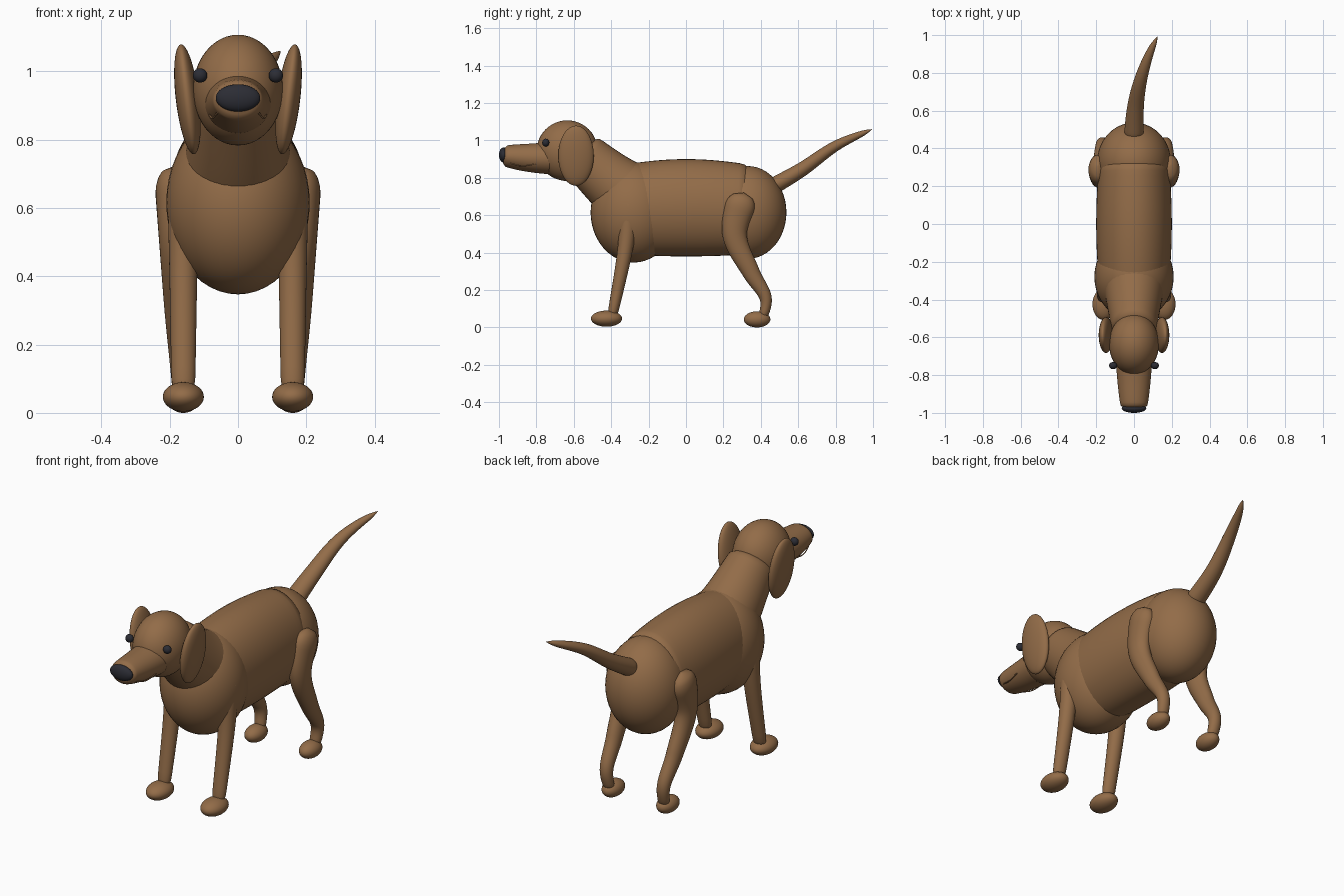
import bpy, bmesh
from math import cos, sin, pi, sqrt
from mathutils import Vector, Matrix

default_cube = bpy.data.objects.get("Cube")
if default_cube:
    bpy.data.objects.remove(default_cube)


def material(name, red, green, blue):
    mat = bpy.data.materials.new(name)
    mat.use_nodes = True
    colour = (red, green, blue, 1)
    mat.diffuse_color = colour
    mat.node_tree.nodes["Principled BSDF"].inputs["Base Color"].default_value = colour
    return mat


BROWN = material("brown_coat", .29, .15, .065)
BLACK = material("dark_nose_and_eyes", .025, .026, .035)


def finish(bm, name, mat, mirrored):
    """Turn the bmesh into a smooth object, optionally mirrored across x."""
    bmesh.ops.recalc_face_normals(bm, faces=bm.faces)
    for face in bm.faces:
        face.smooth = True
    mesh = bpy.data.meshes.new(name)
    bm.to_mesh(mesh)
    bm.free()
    mesh.materials.append(mat)
    part = bpy.data.objects.new(name, mesh)
    bpy.context.collection.objects.link(part)
    if mirrored:
        mirror = part.modifiers.new("Mirror", 'MIRROR')
        mirror.use_mirror_merge = False


def ellipsoid(name, centre, radii, mat=BROWN, lean=0, mirrored=False):
    """Sphere scaled to three radii and leaned sideways."""
    bm = bmesh.new()
    bmesh.ops.create_uvsphere(bm, u_segments=40, v_segments=24, radius=1)
    bm.transform(Matrix.Translation(centre) @ Matrix.Rotation(lean, 4, 'Y')
                 @ Matrix.Diagonal((*radii, 1)))
    finish(bm, name, mat, mirrored)


def smooth_path(points, steps):
    """Sample a Catmull-Rom curve through the (y, z) points."""
    knots = [Vector(p) for p in points]
    knots = [2 * knots[0] - knots[1], *knots, 2 * knots[-1] - knots[-2]]
    samples = []
    for a, b, c, d in zip(knots, knots[1:], knots[2:], knots[3:]):
        for i in range(steps):
            t = i / steps
            samples.append(b + (t * (c - a) + t**2 * (2 * a - 5 * b + 4 * c - d)
                                + t**3 * (3 * b - a - 3 * c + d)) / 2)
    return samples + [knots[-2]]


def tube(name, profile, width, depth, x=(0, 0), power=1, sway=1, bulge=0,
         sides=32, mirrored=False):
    """Round-ended limb along a side profile; width, depth and x run start to end."""
    path = smooth_path(profile, steps=12)
    last = len(path) - 1
    bm = bmesh.new()
    rings = []
    for i, point in enumerate(path):
        t = i / last
        tangent = (path[min(i + 1, last)] - path[max(i - 1, 0)]).normalized()
        across = Vector((0, -tangent.y, tangent.x))
        centre = Vector((x[0] + (x[1] - x[0]) * t**sway, point.x, point.y))
        # Close each end like a dome and swell the middle
        end = min(t, 1 - t, .1) / .1
        dome = max(sqrt(end * (2 - end)), .02) * (1 - bulge * (2 * t - 1)**2)
        wide, deep = (dome * (b + (a - b) * (1 - t)**power) for a, b in (width, depth))
        ring = []
        for k in range(sides):
            angle = 2 * pi * k / sides
            offset = Vector((wide * cos(angle), 0, 0)) + across * deep * sin(angle)
            ring.append(bm.verts.new(centre + offset))
        rings.append(ring)
    for lower, upper in zip(rings, rings[1:]):
        for k in range(sides):
            bm.faces.new((lower[k - 1], lower[k], upper[k], upper[k - 1]))
    bm.faces.new(rings[0])
    bm.faces.new(rings[-1])
    finish(bm, name, BROWN, mirrored)


# Trunk
ellipsoid("chest", centre=(0, -.28, .615), radii=(.21, .23, .268))
ellipsoid("rump", centre=(0, .33, .615), radii=(.195, .207, .248))
tube("torso", profile=[(-.36, .63), (0, .64), (.37, .63)],
     width=(.2, .2), depth=(.26, .26), bulge=.1, sides=48)

# Neck and head
tube("neck", profile=[(-.25, .67), (-.4, .78), (-.58, .94)],
     width=(.18, .115), depth=(.19, .125), sides=40)
ellipsoid("head", centre=(0, -.635, .945), radii=(.132, .163, .162))
tube("muzzle", profile=[(-.7, .904), (-.84, .907), (-.985, .918)],
     width=(.098, .06), depth=(.088, .045), power=.5, sides=40)
ellipsoid("nose", centre=(0, -.976, .922), radii=(.065, .024, .04), mat=BLACK)
ellipsoid("eyes", centre=(.111, -.75, .988), radii=(.021, .019, .021),
          mat=BLACK, mirrored=True)
ellipsoid("ears", centre=(.148, -.588, .918), radii=(.034, .095, .162),
          lean=.12, mirrored=True)
tube("mouth_creases", profile=[(-.955, .882), (-.88, .863), (-.8, .874)],
     width=(.003, .003), depth=(.003, .003), x=(.05, .084), sway=.5,
     sides=6, mirrored=True)

# Tail, swung to the left
tube("tail", profile=[(.44, .74), (.62, .845), (.8, .97), (.995, 1.06)],
     width=(.053, 0), depth=(.046, 0), x=(0, .125), power=.45, sway=2.5)

# Legs and paws
tube("front_legs", profile=[(-.3, .7), (-.325, .42), (-.4, .03)],
     width=(.048, .034), depth=(.056, .026), x=(.16, .16), mirrored=True)
ellipsoid("front_paws", centre=(.16, -.425, .047), radii=(.06, .083, .043), mirrored=True)
tube("hind_legs", profile=[(.31, .72), (.26, .5), (.345, .3), (.425, .16), (.41, .04)],
     width=(.056, .03), depth=(.088, .025), x=(.192, .16), power=1.5, mirrored=True)
ellipsoid("hind_paws", centre=(.16, .38, .043), radii=(.048, .071, .043), mirrored=True)
